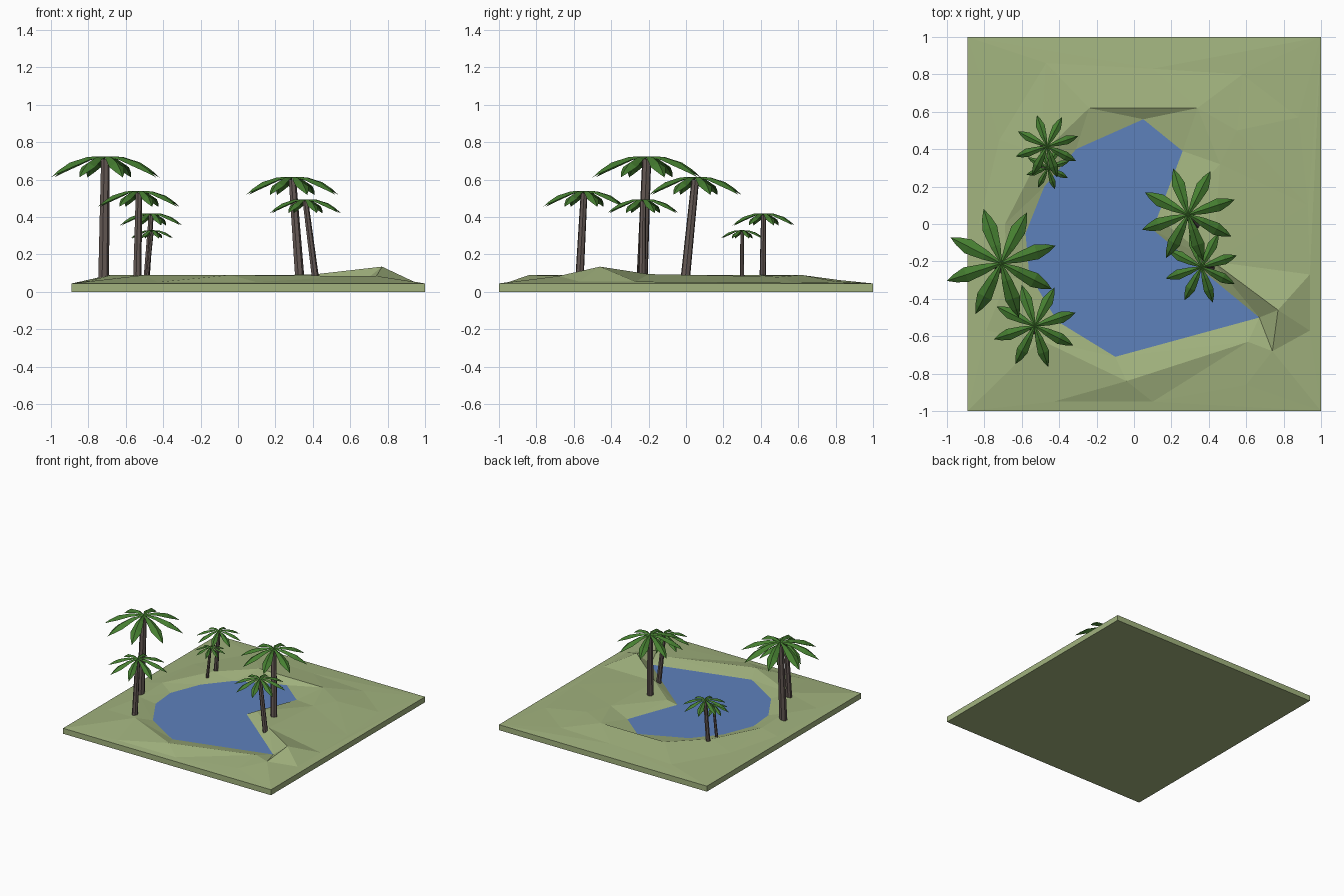
import bpy
from math import sin, cos, pi, radians
from mathutils import Vector
from mathutils.geometry import delaunay_2d_cdt

if "Cube" in bpy.data.objects:
    bpy.data.objects.remove(bpy.data.objects["Cube"])


def material(name, rgb):
    m = bpy.data.materials.new(name)
    m.diffuse_color = (*rgb, 1)
    m.use_nodes = True
    m.node_tree.nodes["Principled BSDF"].inputs["Base Color"].default_value = m.diffuse_color
    return m


GRASS = material("grass", (0.36, 0.45, 0.21))
WATER = material("water", (0.11, 0.22, 0.50))
BARK = material("bark", (0.13, 0.10, 0.09))
LEAF = material("leaf", (0.06, 0.21, 0.03))


def add_mesh(name, verts, faces, mat):
    me = bpy.data.meshes.new(name)
    me.from_pydata(verts, [], faces)
    me.materials.append(mat)
    ob = bpy.data.objects.new(name, me)
    bpy.context.collection.objects.link(ob)
    return ob


# Land contours: pond shore, bank crest, foot of the bank, plate corners
shore = [(0.05, 0.56), (-0.31, 0.40), (-0.48, 0.2), (-0.58, -0.05), (-0.56, -0.27), (-0.41, -0.52),
         (-0.10, -0.71), (0.67, -0.50), (0.10, -0.03), (0.26, 0.39)]
crest = [(0.05, 0.62, .09), (-0.24, 0.62, .09), (-0.50, 0.37, .09), (-0.69, 0.0, .09), (-0.68, -0.3, .09),
         (-0.5, -0.62, .09), (-0.04, -0.84, .09), (0.61, -0.63, .085), (0.74, -0.68, .085),
         (0.77, -0.46, .135), (0.42, -0.2, .095), (0.17, 0.0, .088), (0.46, 0.32, .085), (0.34, 0.62, .09)]
foot = [(-0.47, 0.86, .058), (0.1, 0.83, .062), (0.58, 0.8, .056), (0.88, 0.57, .052), (0.55, 0.5, .08),
        (0.93, 0.1, .052), (0.94, -0.27, .055), (0.94, -0.57, .055), (0.60, -0.86, .062), (0.1, -0.95, .052),
        (-0.43, -0.95, .052), (-0.79, -0.57, .06), (-0.83, 0.0, .058), (-0.72, 0.45, .065)]
corners = [(-0.89, -1), (1, -1), (1, 1), (-0.89, 1)]

pts = [(x, y, .055) for x, y in shore] + crest + foot + [(x, y, .045) for x, y in corners]
n, k = len(shore), len(crest)
edges = [(i, (i + 1) % n) for i in range(n)] + [(n + i, n + (i + 1) % k) for i in range(k)]
v2, _, tris, orig, _, _ = delaunay_2d_cdt([Vector(p[:2]) for p in pts], edges, [], 0, 1e-5)
src = [o[0] if o else 0 for o in orig]
verts = [(v.x, v.y, pts[s][2]) for v, s in zip(v2, src)]
pond = [f for f in tris if all(src[i] < n for i in f)]
land = [f for f in tris if not all(src[i] < n for i in f)]

# Ground with side walls and underside
c = [src.index(len(pts) - 4 + i) for i in range(4)]
b = len(verts)
walls = [(b + i, b + (i + 1) % 4, c[(i + 1) % 4], c[i]) for i in range(4)]
add_mesh("ground", verts + [(x, y, 0) for x, y in corners],
         land + walls + [(b + 3, b + 2, b + 1, b)], GRASS)
add_mesh("pond_water", [(x, y, .055) for x, y in shore], [tuple(range(n))], WATER)


# Tapered leaning trunk
def trunk(name, base, top, r, sides=7, levels=4):
    vs, fs = [], []
    for j in range(levels + 1):
        p = base.lerp(top, j / levels)
        rr = r * (1 - 0.2 * j / levels)
        vs += [(p.x + rr * cos(2 * pi * i / sides), p.y + rr * sin(2 * pi * i / sides), p.z)
               for i in range(sides)]
    for j in range(levels):
        for i in range(sides):
            a, d = j * sides + i, j * sides + (i + 1) % sides
            fs.append((a, d, d + sides, a + sides))
    fs.append(tuple(levels * sides + i for i in range(sides)))
    add_mesh(name, vs, fs, BARK)


# Crown of eight drooping fronds, each folded along its midrib
def crown(name, top, R):
    stations = [(0.0, .015, 0), (0.32, .09, -.01), (0.65, .135, -.11), (0.85, .075, -.24)]
    vs, fs = [], []
    for q in range(8):
        a = radians(18 + 45 * q)
        out, side = Vector((cos(a), sin(a), 0)), Vector((-sin(a), cos(a), 0))
        s = len(vs)
        for t, w, dz in stations:
            for e in (-1, 0, 1):
                vs.append(top + R * (out * t + side * w * e + Vector((0, 0, dz - abs(e) * w * 0.6))))
        vs.append(top + R * (out + Vector((0, 0, -.37))))
        for j in range(3):
            for e in (0, 1):
                p = s + 3 * j + e
                fs.append((p, p + 3, p + 4, p + 1))
        fs += [(s + 9, s + 12, s + 10), (s + 10, s + 12, s + 11)]
    add_mesh(name, vs, fs, LEAF)


# Palms: base x, y, crown x, y, height, frond length
palms = [(-0.72, -0.235, -0.71, -0.21, 0.725, 0.305), (-0.54, -0.57, -0.53, -0.545, 0.54, 0.23),
         (-0.49, 0.41, -0.465, 0.415, 0.42, 0.175), (-0.49, 0.30, -0.46, 0.30, 0.33, 0.12),
         (0.33, -0.005, 0.29, 0.05, 0.615, 0.26), (0.415, -0.235, 0.36, -0.23, 0.495, 0.20)]
for i, (bx, by, tx, ty, h, R) in enumerate(palms, 1):
    trunk(f"palm_trunk_{i}", Vector((bx, by, 0.06)), Vector((tx, ty, h - 0.05 * R)), R * 0.1)
    crown(f"palm_crown_{i}", Vector((tx, ty, h)), R)
